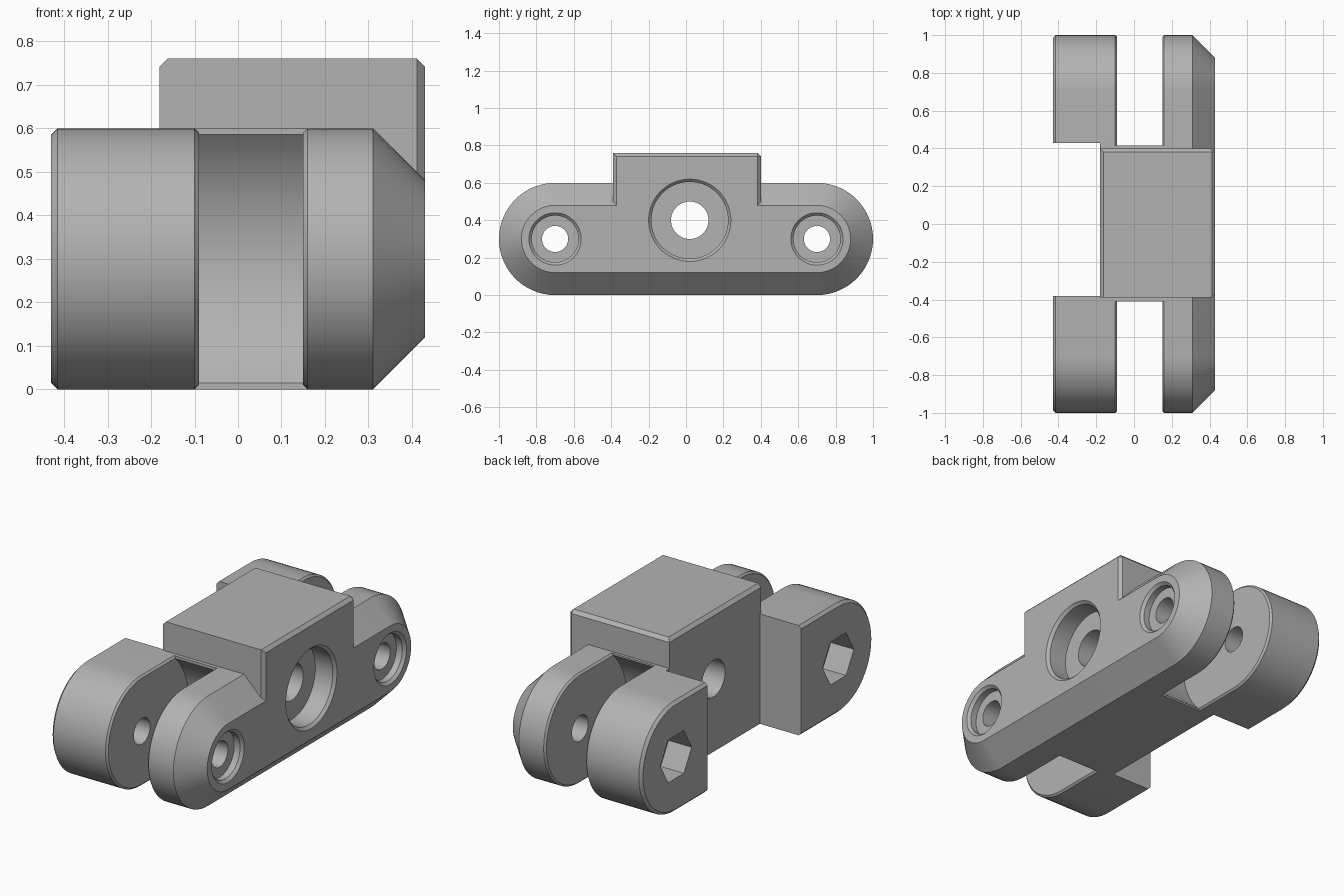
import bpy, bmesh, math

old = bpy.data.objects.get("Cube")
if old:
    bpy.data.objects.remove(old, do_unlink=True)

grey = bpy.data.materials.new("plain_grey")
grey.use_nodes = True
colour = (0.45, 0.45, 0.45, 1)
grey.diffuse_color = colour
grey.node_tree.nodes["Principled BSDF"].inputs["Base Color"].default_value = colour

END_Y, MID_Z, R = 0.7, 0.3, 0.3


def finish(name, bm):
    bmesh.ops.recalc_face_normals(bm, faces=bm.faces)
    mesh = bpy.data.meshes.new(name)
    bm.to_mesh(mesh)
    bm.free()
    mesh.materials.append(grey)
    ob = bpy.data.objects.new(name, mesh)
    bpy.context.collection.objects.link(ob)
    return ob


def loft(name, rings, y=0, z=MID_Z, stretch=0, sides=64):
    """Stack of (x, radius) rings along x; stretch turns circles into stadiums."""
    bm = bmesh.new()
    loops = []
    half = sides // 2
    for x, r in rings:
        pts = []
        if stretch:
            for side in (1, -1):
                for i in range(half + 1):
                    a = -math.pi / 2 + math.pi * i / half
                    pts.append((side * (stretch + r * math.cos(a)), side * r * math.sin(a)))
        else:
            for i in range(sides):
                a = 2 * math.pi * i / sides
                pts.append((r * math.cos(a), r * math.sin(a)))
        loops.append([bm.verts.new((x, y + p, z + q)) for p, q in pts])
    for a, b in zip(loops, loops[1:]):
        for i in range(len(a)):
            j = (i + 1) % len(a)
            bm.faces.new((a[i], a[j], b[j], b[i]))
    bm.faces.new(loops[0])
    bm.faces.new(loops[-1])
    return finish(name, bm)


def box(name, lo, hi, bevel_rule=None, width=0.02):
    bm = bmesh.new()
    bmesh.ops.create_cube(bm, size=1)
    for v in bm.verts:
        v.co = [l + (c + 0.5) * (h - l) for l, h, c in zip(lo, hi, v.co)]
    if bevel_rule:
        edges = [e for e in bm.edges if bevel_rule((e.verts[0].co + e.verts[1].co) / 2)]
        bmesh.ops.bevel(bm, geom=edges, offset=width, segments=1, affect='EDGES')
    return finish(name, bm)


def combine(ob, other, operation):
    other.hide_render = True
    mod = ob.modifiers.new("combine", 'BOOLEAN')
    mod.operation, mod.solver, mod.object = operation, 'EXACT', other
    bpy.context.view_layer.objects.active = ob
    bpy.ops.object.modifier_apply(modifier=mod.name)
    bpy.data.objects.remove(other, do_unlink=True)


# Two rounded side plates, the second with a broad outer chamfer
body = loft("hinge_body", [(-0.43, R - 0.015), (-0.415, R), (-0.1, R), (-0.09, R - 0.01)], stretch=END_Y)
recess = box("recess_cutter", (-0.6, -0.38, -0.5), (-0.18, 0.43, 1))
combine(body, recess, 'DIFFERENCE')
outer = loft("outer_plate", [(0.15, R - 0.01), (0.16, R), (0.31, R), (0.43, 0.18)], stretch=END_Y)
combine(body, outer, 'UNION')

# Web joining the plates, and the raised block on top
combine(body, box("web", (-0.13, -0.41, 0), (0.2, 0.415, 0.6)), 'UNION')


def block_edges(m):
    top = m.z > 0.75 and (abs(m.x - 0.125) > 0.2 or m.y > 0.3)
    upright = m.x > 0.42 and 0.5 < m.z < 0.7
    return top or upright


block = box("block", (-0.18, -0.39, 0.4), (0.43, 0.4, 0.76), block_edges, 0.018)
combine(body, block, 'UNION')

# Hollow slot ends, bolt holes with counterbores, and hexagonal nut pockets
for y in (-END_Y, END_Y):
    combine(body, loft("slot_cutter", [(-0.09, 0.407), (0.15, 0.407)], y), 'DIFFERENCE')
    bolt = [(0.45, 0.14), (0.43, 0.14), (0.415, 0.125), (0.38, 0.125), (0.38, 0.07), (-0.6, 0.07)]
    combine(body, loft("bolt_cutter", bolt, y, sides=48), 'DIFFERENCE')
    combine(body, loft("nut_cutter", [(-0.6, 0.135), (-0.29, 0.135)], y, sides=6), 'DIFFERENCE')

# Central through hole with a wide counterbore
centre = [(0.45, 0.22), (0.43, 0.22), (0.415, 0.205), (0.31, 0.205), (0.31, 0.1), (-0.6, 0.1)]
combine(body, loft("centre_cutter", centre, 0.02, 0.4), 'DIFFERENCE')

bpy.ops.object.select_all(action='DESELECT')
body.select_set(True)
bpy.context.view_layer.objects.active = body
bpy.ops.object.shade_smooth_by_angle(angle=math.radians(25))
